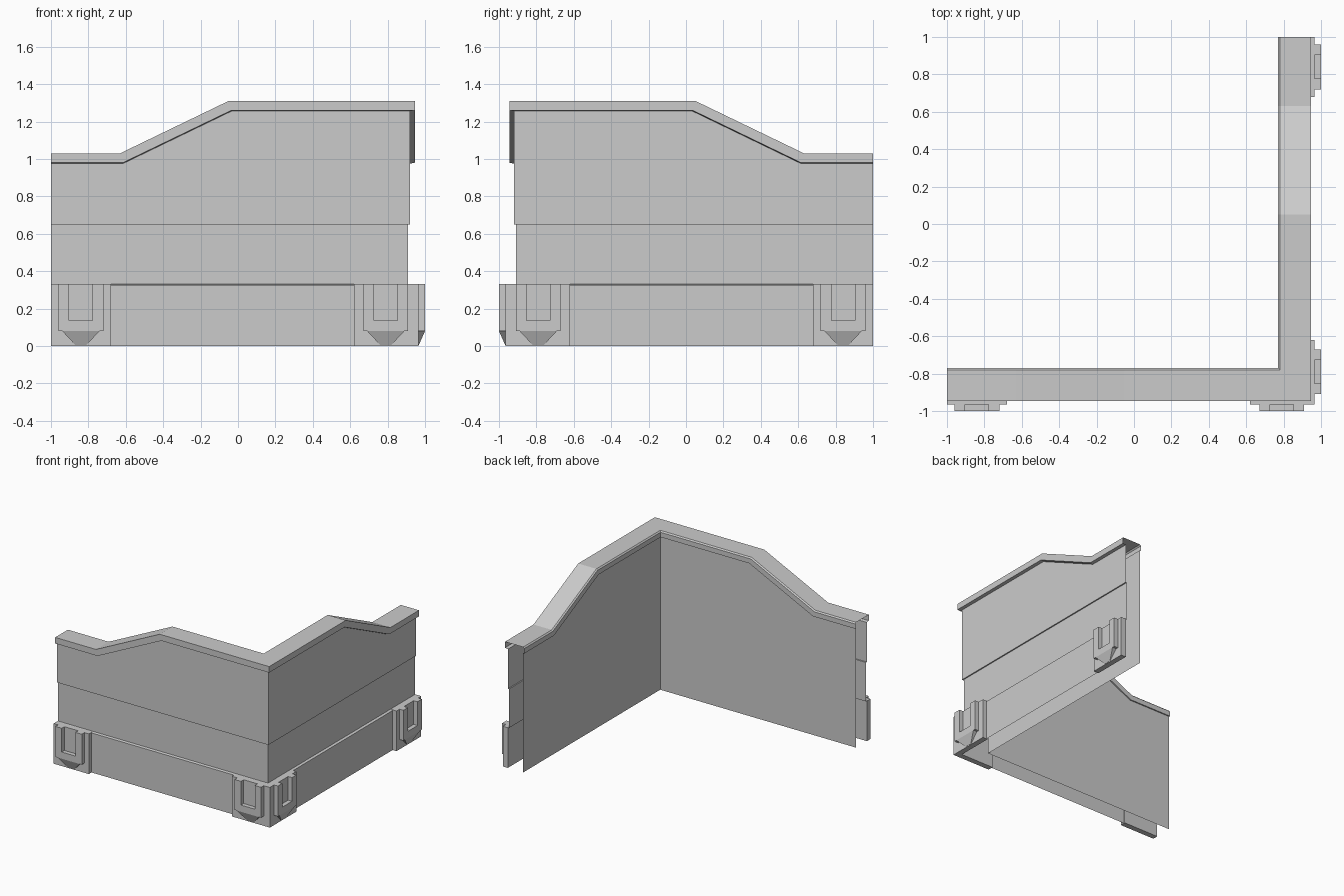
import bpy, bmesh

if "Cube" in bpy.data.objects:
    bpy.data.objects.remove(bpy.data.objects["Cube"])


def make_object(name, verts, faces, solid=False):
    mesh = bpy.data.meshes.new(name)
    bm = bmesh.new()
    vs = [bm.verts.new(v) for v in verts]
    for f in faces:
        bm.faces.new([vs[i] for i in f])
    if solid:
        bmesh.ops.recalc_face_normals(bm, faces=bm.faces)
    bm.to_mesh(mesh)
    bm.free()
    obj = bpy.data.objects.new(name, mesh)
    bpy.context.collection.objects.link(obj)
    return obj


def swap(v):
    """Reflect a front-wall point onto the right wall."""
    return (-v[1], -v[0], v[2])


def sweep(name, profile, closed=False):
    """Sweep (offset, low z, rise, break shift) points round the corner."""
    verts = []
    for off, z, rise, sh in profile:
        half = [(-1, -off, z), (-0.63 + sh, -off, z),
                (-0.05 + sh, -off, z + rise), (off, -off, z + rise)]
        verts += half + [swap(v) for v in reversed(half[:-1])]
    n = 7
    faces = []
    for r in range(len(profile) - 1):
        for c in range(n - 1):
            a = r * n + c
            faces.append((a, a + n, a + n + 1, a + 1))
    return make_object(name, verts, faces)


def prism(name, lower, upper):
    """Solid between two matching loops."""
    n = len(lower)
    faces = [tuple(range(n)), tuple(range(n, 2 * n))]
    faces += [(i, (i + 1) % n, n + (i + 1) % n, n + i) for i in range(n)]
    return make_object(name, lower + upper, faces, True)


# Wall skins, open at the ends and underneath
RISE, SH = 0.28, 0.015
sweep("inner_wall", [(0.78, 0, 0, 0), (0.78, 0.98, RISE, SH)])
sweep("coping", [(0.78, 0.98, RISE, SH), (0.77, 0.98, RISE, SH), (0.77, 1.02, RISE, 0),
                 (0.78, 1.03, RISE, 0), (0.945, 1.03, RISE, 0),
                 (0.945, 0.98, RISE, SH), (0.92, 0.975, RISE, SH)])
sweep("upper_panel", [(0.92, 0.975, RISE, SH), (0.92, 0.65, 0, 0), (0.91, 0.65, 0, 0)])
sweep("middle_panel", [(0.91, 0.65, 0, 0), (0.91, 0.33, 0, 0)])
sweep("base_panel", [(0.91, 0.33, 0, 0), (0.93, 0.325, 0, 0), (0.93, 0, 0, 0)])

# Corner mounting plate
P, B, TOP = 0.965, 0.92, 0.33
corner = [(0.62, -P), (P, -P), (P, -0.62), (B, -0.62), (B, -B), (0.62, -B)]
prism("corner_plate", [(x, y, 0) for x, y in corner], [(x, y, TOP) for x, y in corner])

# End plates and clamps on both walls
for side, place in (("front", lambda v: v), ("right", swap)):
    rect = [(-1, -P), (-0.68, -P), (-0.68, -B), (-1, -B)]
    prism(side + "_end_plate", [place((x, y, 0)) for x, y in rect],
          [place((x, y, TOP)) for x, y in rect])
    for spot, cx in (("end", -0.84), ("corner", 0.79)):
        # U-shaped bracket, open at the top
        u = [(-0.12, 0.08), (0.12, 0.08), (0.12, TOP), (0.0625, TOP),
             (0.0625, 0.135), (-0.0625, 0.135), (-0.0625, TOP), (-0.12, TOP)]
        prism(f"{side}_{spot}_bracket", [place((cx + x, -0.96, z)) for x, z in u],
              [place((cx + x, -1, z)) for x, z in u])
        # Sloping, narrowing foot under the bracket
        foot = [(cx - 0.1, -1, 0.08), (cx + 0.1, -1, 0.08),
                (cx + 0.1, -0.96, 0.08), (cx - 0.1, -0.96, 0.08)]
        tip = [(cx - 0.03, -0.967, 0.005), (cx + 0.03, -0.967, 0.005),
               (cx + 0.03, -0.96, 0.005), (cx - 0.03, -0.96, 0.005)]
        prism(f"{side}_{spot}_foot", [place(v) for v in foot], [place(v) for v in tip])
